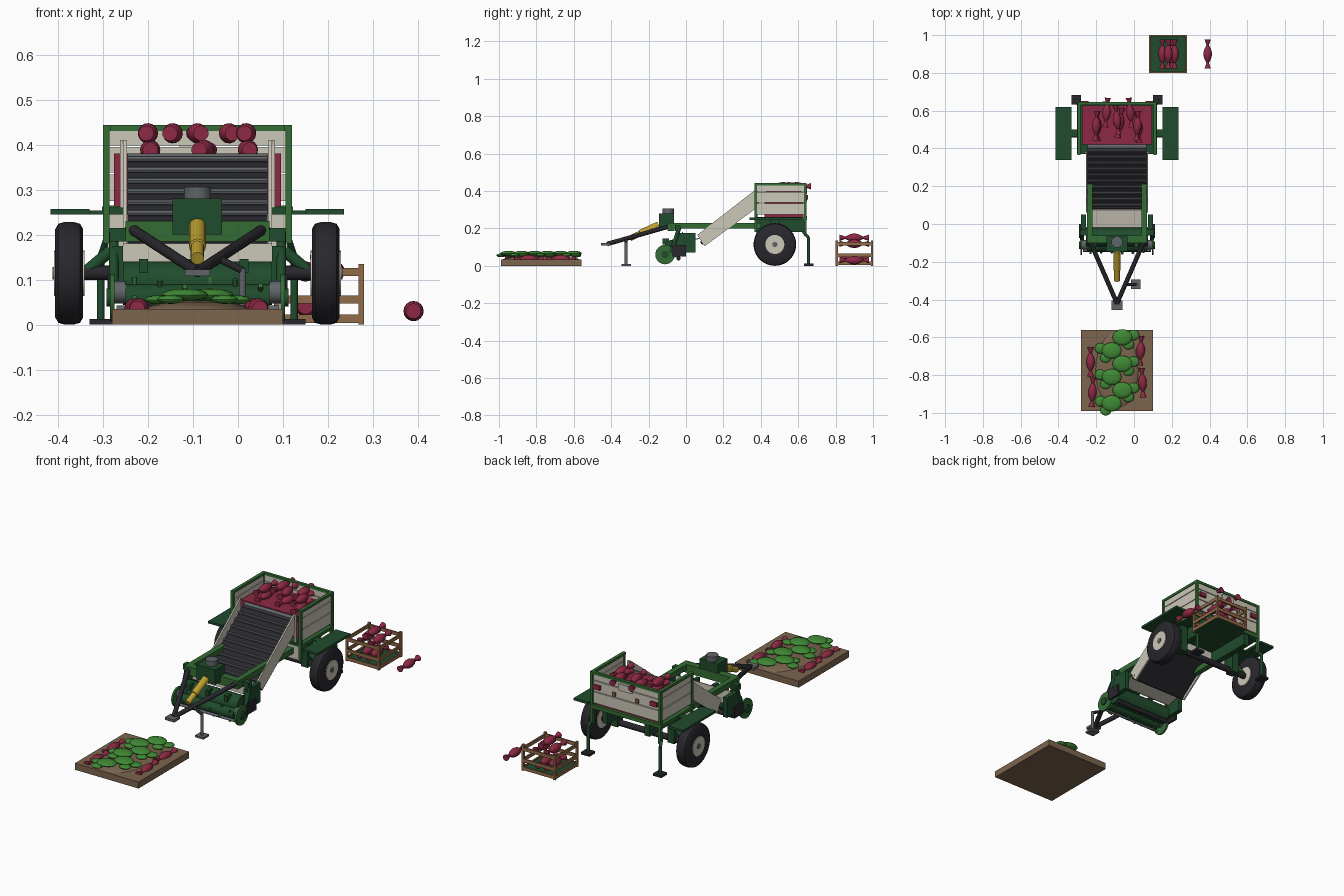
import bpy, bmesh, math
from mathutils import Vector, Matrix

CX = -0.09  # centre line of the machine


def material(name, rgb):
    m = bpy.data.materials.new(name)
    m.diffuse_color = (*rgb, 1)
    return m


DARK = material("dark green", (0.014, 0.072, 0.026))
GREEN = material("mid green", (0.035, 0.15, 0.036))
CREAM = material("cream", (0.60, 0.57, 0.48))
BLACK = material("black", (0.021, 0.021, 0.026))
GREY = material("grey", (0.12, 0.13, 0.14))
RED = material("root red", (0.27, 0.022, 0.058))
WOOD = material("wood", (0.28, 0.145, 0.065))
SOIL = material("soil", (0.20, 0.13, 0.075))
LEAF = material("leaf green", (0.05, 0.25, 0.035))
YELLOW = material("yellow", (0.52, 0.36, 0.03))


def finish(name, bm, mat, smooth=False):
    bmesh.ops.recalc_face_normals(bm, faces=bm.faces)
    me = bpy.data.meshes.new(name)
    bm.to_mesh(me)
    bm.free()
    me.materials.append(mat)
    ob = bpy.data.objects.new(name, me)
    bpy.context.collection.objects.link(ob)
    if smooth:
        bpy.context.view_layer.objects.active = ob
        ob.select_set(True)
        bpy.ops.object.shade_smooth_by_angle(angle=math.radians(35))
        ob.select_set(False)
    return ob


def box(name, mat, x0, x1, y0, y1, z0, z1, pair=False):
    bm = bmesh.new()
    bmesh.ops.create_cube(bm, size=1)
    for v in bm.verts:
        v.co = ((x0 + x1) / 2 + v.co.x * (x1 - x0), (y0 + y1) / 2 + v.co.y * (y1 - y0),
                (z0 + z1) / 2 + v.co.z * (z1 - z0))
    finish(name, bm, mat)
    if pair:
        box(name + "_left", mat, 2 * CX - x1, 2 * CX - x0, y0, y1, z0, z1)


def lathe(name, mat, origin, axis, profile, seg=24):
    """Revolve (distance, radius) pairs about an axis."""
    bm = bmesh.new()
    rot = Vector((0, 0, 1)).rotation_difference(Vector(axis)).to_matrix()
    rings = [[bm.verts.new(Vector(origin) + rot @ Vector((r * math.cos(a), r * math.sin(a), t)))
              for a in (2 * math.pi * i / seg for i in range(seg))] for t, r in profile]
    for a, b in zip(rings, rings[1:]):
        for i in range(seg):
            j = (i + 1) % seg
            bm.faces.new((a[i], a[j], b[j], b[i]))
    bm.faces.new(rings[0])
    bm.faces.new(rings[-1])
    return finish(name, bm, mat, True)


def rod(name, mat, p, q, r, pair=False, seg=16):
    d = Vector(q) - Vector(p)
    lathe(name, mat, p, d.normalized(), [(0, r), (d.length, r)], seg)
    if pair:
        rod(name + "_left", mat, (2 * CX - p[0], *p[1:]), (2 * CX - q[0], *q[1:]), r, False, seg)


def prism(name, mat, x0, x1, pts):
    """Extrude a side (y, z) outline across x."""
    bm = bmesh.new()
    f = bm.faces.new([bm.verts.new((x0, y, z)) for y, z in pts])
    ext = bmesh.ops.extrude_face_region(bm, geom=[f])["geom"]
    bmesh.ops.translate(bm, vec=(x1 - x0, 0, 0), verts=[g for g in ext if isinstance(g, bmesh.types.BMVert)])
    finish(name, bm, mat)


def blob(name, mat, loc, size, seg=16):
    bm = bmesh.new()
    bmesh.ops.create_uvsphere(bm, u_segments=seg, v_segments=seg // 2, radius=1,
                              matrix=Matrix.Translation(loc) @ Matrix.Diagonal((*size, 1)))
    finish(name, bm, mat, True)


def root(x, y, z, tilt=0.0):
    half = [(0.011, 0.0215), (0.024, 0.0185), (0.036, 0.0125), (0.046, 0.0065), (0.056, 0.009), (0.078, 0.017)]
    lathe("sweet_potato", RED, (x, y, z), (tilt, 1, 0),
          [(-t, r) for t, r in reversed(half)] + [(0, 0.0225)] + half, 16)


# Field bed with ridge, leaves and dug roots
box("soil_bed", SOIL, -0.28, 0.10, -0.99, -0.56, 0, 0.035)
blob("soil_ridge", SOIL, (CX, -0.775, 0.033), (0.115, 0.205, 0.02), 24)
for i in range(6):
    y, side = -0.60 - i * 0.07, 1 if i % 2 == 0 else -1
    blob("leaf_large", LEAF, (CX + side * 0.028, y, 0.066), (0.052, 0.043, 0.014))
    blob("leaf_small", LEAF, (CX + side * 0.088, y + 0.012, 0.055), (0.03, 0.028, 0.010))
    blob("leaf_filler", LEAF, (CX + side * 0.06, y - 0.038, 0.056), (0.03, 0.026, 0.010))
for x, y, t in ((-0.23, -0.73, 0), (-0.22, -0.89, 0.05), (0.035, -0.67, 0.05), (0.045, -0.84, -0.05)):
    root(x, y, 0.036, t)

# Slatted crate and loose root
box("crate_floor", DARK, 0.085, 0.275, 0.805, 0.995, 0.004, 0.016)
for x in (0.08, 0.268):
    for y in (0.80, 0.988):
        box("crate_post", WOOD, x, x + 0.012, y, y + 0.012, 0, 0.135)
for z in (0.004, 0.047, 0.108):
    for y in (0.80, 0.992):
        box("crate_rail", WOOD, 0.08, 0.28, y, y + 0.008, z, z + 0.018)
    for x in (0.08, 0.272):
        box("crate_side_rail", WOOD, x, x + 0.008, 0.80, 1.0, z, z + 0.018)
for x, z in ((0.15, 0.118), (0.215, 0.118), (0.182, 0.15), (0.15, 0.04), (0.20, 0.04)):
    root(x, 0.90, z)
root(0.39, 0.90, 0.03)

# Drawbar, hitch, drive shaft and front jack
rod("drawbar", BLACK, (0.06, -0.075, 0.215), (CX, -0.42, 0.117), 0.012, True)
box("hitch", GREY, -0.118, -0.062, -0.455, -0.405, 0.108, 0.122)
lathe("drive_shaft", YELLOW, (CX, -0.30, 0.147), (0, 0.90, 0.42), [(0, 0.015), (0.06, 0.015), (0.062, 0.019), (0.17, 0.019)], 12)
rod("jack_post", GREY, (0.01, -0.32, 0.01), (0.01, -0.32, 0.125), 0.008)
box("jack_foot", GREY, -0.015, 0.035, -0.345, -0.295, 0, 0.01)
rod("jack_arm", BLACK, (0.01, -0.32, 0.12), (-0.04, -0.32, 0.145), 0.008)

# Main frame and gearbox
box("front_crossbeam", GREEN, -0.25, 0.07, -0.10, -0.062, 0.185, 0.23)
box("side_beam", GREEN, 0.04, 0.07, -0.07, 0.40, 0.20, 0.23, True)
box("gearbox", DARK, -0.145, -0.035, -0.145, -0.065, 0.20, 0.28)
rod("gearbox_cap", GREY, (CX, -0.095, 0.28), (CX, -0.095, 0.306), 0.03, False, 24)

# Digging head: hood, roller, end discs and side drives
rod("digger_hood", DARK, (-0.255, -0.07, 0.092), (0.075, -0.07, 0.092), 0.048, False, 24)
rod("digger_roller", DARK, (-0.25, -0.115, 0.06), (0.07, -0.115, 0.06), 0.03, False, 20)
rod("front_roller_bar", GREY, (-0.27, -0.14, 0.035), (0.09, -0.14, 0.035), 0.007)
rod("lower_roller", BLACK, (-0.25, -0.04, 0.04), (0.07, -0.04, 0.04), 0.012)
rod("roller_bearing", GREY, (0.07, -0.11, 0.072), (0.098, -0.11, 0.072), 0.025, True)
for i in range(6):
    for a in range(4):
        ang = a * math.pi / 2 + i * 0.5
        d = Vector((0, math.cos(ang), math.sin(ang)))
        c = Vector((-0.23 + i * 0.056, -0.115, 0.06))
        rod("digger_tine", GREEN, c + d * 0.025, c + d * 0.045, 0.006, False, 6)
for x in (-0.21, -0.10, 0.013):
    box("hood_hinge", DARK, x - 0.01, x + 0.01, -0.125, -0.09, 0.115, 0.146)
rod("end_disc", GREEN, (0.094, -0.112, 0.06), (0.104, -0.112, 0.06), 0.052, True, 24)
rod("end_disc_hub", DARK, (0.104, -0.112, 0.06), (0.112, -0.112, 0.06), 0.02, True)
box("side_drive_case", DARK, 0.075, 0.1, -0.06, 0.05, 0.07, 0.175, True)
box("side_motor", BLACK, 0.098, 0.11, -0.075, 0.0, 0.05, 0.11, True)
rod("side_arm", DARK, (0.096, -0.035, 0.205), (0.096, -0.08, 0.07), 0.011, True)
box("arm_bracket", DARK, 0.06, 0.105, -0.06, -0.03, 0.185, 0.215, True)

# Conveyor with side panels, belt, slats and rollers
panel = [(0.06, 0.165), (0.10, 0.105), (0.375, 0.308), (0.375, 0.41)]
for x in (-0.255, 0.067):
    prism("conveyor_side", CREAM, x, x + 0.008, panel)
prism("conveyor_belt", BLACK, -0.245, 0.065, [(0.085, 0.135), (0.095, 0.115), (0.415, 0.355), (0.405, 0.375)])
prism("feed_pan", CREAM, -0.247, 0.067, [(-0.02, 0.125), (-0.02, 0.13), (0.075, 0.15), (0.08, 0.145)])
box("digger_rear_plate", CREAM, -0.255, 0.075, -0.022, -0.016, 0.125, 0.18)
for i in range(10):
    s = (i + 0.5) / 10
    y, z = 0.085 + 0.32 * s, 0.140 + 0.24 * s
    rod("conveyor_slat", GREY, (-0.245, y, z), (0.065, y, z), 0.007, False, 8)
rod("conveyor_top_roller", GREY, (-0.245, 0.41, 0.367), (0.065, 0.41, 0.367), 0.013)
rod("conveyor_bottom_roller", BLACK, (-0.255, 0.09, 0.127), (0.075, 0.09, 0.127), 0.013)

# Bin: chassis floor, posts, plank walls and rails
box("chassis_floor", DARK, -0.30, 0.12, 0.37, 0.645, 0.245, 0.26)
box("chassis_beam", DARK, 0.02, 0.05, 0.38, 0.64, 0.18, 0.246, True)
box("front_apron", CREAM, -0.29, 0.11, 0.374, 0.38, 0.17, 0.25)
box("front_post", GREEN, 0.105, 0.12, 0.365, 0.38, 0.18, 0.44, True)
box("rear_post", GREEN, 0.105, 0.12, 0.63, 0.645, 0.16, 0.44, True)
box("top_side_rail", GREEN, 0.103, 0.12, 0.365, 0.645, 0.43, 0.443, True)
box("top_rear_rail", GREEN, -0.30, 0.12, 0.63, 0.645, 0.43, 0.443)
box("bottom_rear_rail", GREEN, -0.30, 0.12, 0.632, 0.647, 0.245, 0.265)
box("bottom_side_rail", GREEN, 0.106, 0.122, 0.37, 0.645, 0.245, 0.262, True)
for z0, z1 in ((0.275, 0.334), (0.338, 0.394), (0.398, 0.432)):
    box("side_plank", CREAM, 0.108, 0.115, 0.375, 0.635, z0, z1, True)
    box("rear_plank", CREAM, -0.29, 0.11, 0.633, 0.64, z0, z1)
box("front_wall_strip", CREAM, 0.07, 0.082, 0.376, 0.384, 0.25, 0.41, True)

# Rear lamps, reflectors and blank plate
box("tail_lamp", RED, 0.06, 0.10, 0.64, 0.652, 0.355, 0.378, True)
box("rear_reflector", WOOD, -0.03, -0.012, 0.64, 0.648, 0.345, 0.365, True)
box("rear_plate", CREAM, -0.13, -0.05, 0.64, 0.646, 0.385, 0.42)

# Load of roots
box("root_load", RED, -0.276, 0.096, 0.42, 0.628, 0.262, 0.38)
for x, y, z, t in ((-0.2, 0.52, 0.425, 0.05), (-0.145, 0.59, 0.425, 0.08), (-0.09, 0.55, 0.425, -0.1),
                   (-0.02, 0.59, 0.425, -0.1), (0.018, 0.52, 0.425, 0.05), (-0.195, 0.52, 0.388, 0),
                   (-0.075, 0.535, 0.388, 0.15), (0.022, 0.51, 0.388, -0.05)):
    root(x, y, z, t)

# Wheels, axle and fenders
rod("axle", BLACK, (-0.36, 0.475, 0.115), (0.18, 0.475, 0.115), 0.016)
rod("axle_brace", DARK, (0.09, 0.475, 0.175), (0.155, 0.475, 0.12), 0.013, True)
box("axle_hanger", DARK, 0.06, 0.10, 0.45, 0.50, 0.10, 0.246, True)
for s in (1, -1):
    c = CX + s * 0.285
    lathe("tyre", BLACK, (c, 0.475, 0.114), (1, 0, 0),
          [(-0.031, 0.05), (-0.031, 0.098), (-0.024, 0.110), (-0.01, 0.114), (0.01, 0.114),
           (0.024, 0.110), (0.031, 0.098), (0.031, 0.05)], 36)
    rod("wheel_disc", CREAM, (c - 0.034, 0.475, 0.114), (c + 0.034, 0.475, 0.114), 0.051, False, 24)
    rod("wheel_hub", GREY, (c - 0.037, 0.475, 0.114), (c + 0.037, 0.475, 0.114), 0.014)
box("fender", DARK, 0.15, 0.236, 0.34, 0.62, 0.245, 0.257, True)
box("fender_bracket", DARK, 0.115, 0.155, 0.46, 0.50, 0.245, 0.254, True)

# Rear support legs
rod("rear_leg_top", DARK, (0.113, 0.625, 0.185), (0.125, 0.655, 0.15), 0.008, True)
rod("rear_leg", DARK, (0.125, 0.655, 0.152), (0.125, 0.655, 0.01), 0.008, True)
box("rear_foot", BLACK, 0.10, 0.15, 0.632, 0.682, 0, 0.012, True)
